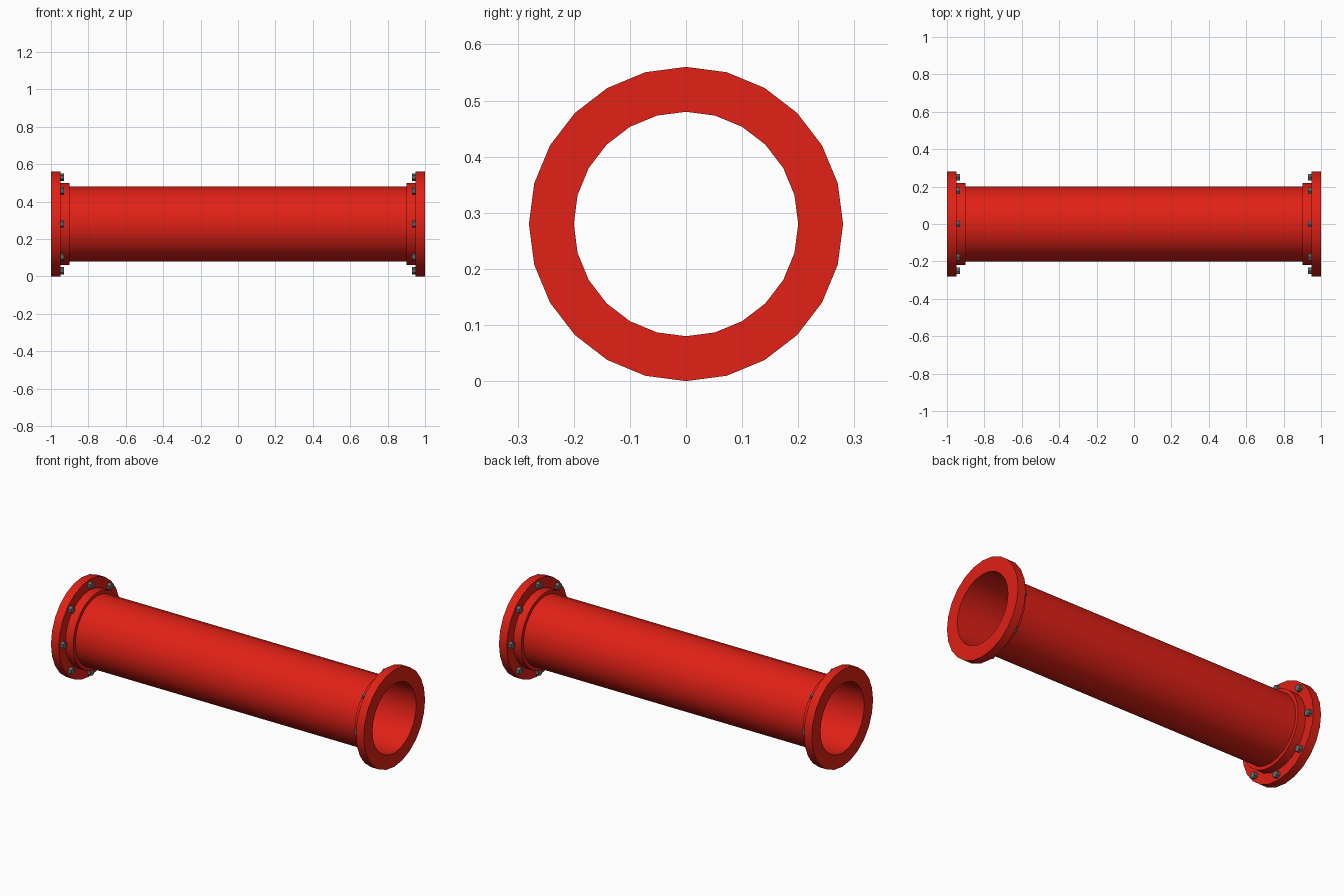
import bpy, bmesh
from math import sin, cos, pi, radians

if "Cube" in bpy.data.objects:
    bpy.data.objects.remove(bpy.data.objects["Cube"])

AXIS_Z, SIDES = 0.28, 24


def material(name, color):
    m = bpy.data.materials.new(name)
    m.diffuse_color = color
    m.use_nodes = True
    m.node_tree.nodes["Principled BSDF"].inputs["Base Color"].default_value = m.diffuse_color
    return m


red = material("red_paint", (0.75, 0.015, 0.008, 1))
steel = material("bolt_steel", (0.13, 0.14, 0.14, 1))


def finish(name, bm, mat):
    mesh = bpy.data.meshes.new(name)
    bm.to_mesh(mesh)
    bm.free()
    mesh.materials.append(mat)
    ob = bpy.data.objects.new(name, mesh)
    bpy.context.collection.objects.link(ob)
    ob.location.z = AXIS_Z
    bpy.ops.object.select_all(action='DESELECT')
    ob.select_set(True)
    bpy.context.view_layer.objects.active = ob
    bpy.ops.object.shade_smooth_by_angle(angle=radians(30))
    return ob


def add_lathe(bm, profile, sides, cy=0, cz=0):
    """Revolve (x, radius) points about an x-parallel axis; radius 0 ends are capped."""
    rings = [[bm.verts.new((x, cy + r * sin(2 * pi * i / sides), cz + r * cos(2 * pi * i / sides)))
              for i in range(sides)] for x, r in profile]
    for a, b in zip(rings, rings[1:]):
        for i in range(sides):
            j = (i + 1) % sides
            bm.faces.new((a[i], b[i], b[j], a[j]))
    return rings


# Thin tube, open at both ends
bm = bmesh.new()
add_lathe(bm, [(-1, 0.2), (1, 0.2)], SIDES)
bmesh.ops.recalc_face_normals(bm, faces=bm.faces)
finish("pipe", bm, red)

for side, s in (("left", -1), ("right", 1)):
    # Flange plate and the narrower collar behind it
    for part, x0, x1, r in (("flange", 0.95, 1.0, 0.28), ("collar", 0.9, 0.95, 0.22)):
        bm = bmesh.new()
        add_lathe(bm, [(s * x0, 0.2), (s * x0, r), (s * x1, r), (s * x1, 0.2)], SIDES)
        bmesh.ops.recalc_face_normals(bm, faces=bm.faces)
        finish(f"{side}_{part}", bm, red)

    # Ring of eight hex bolt heads on the inner flange face
    bm = bmesh.new()
    for k in range(8):
        a = k * pi / 4
        rings = add_lathe(bm, [(s * 0.96, 0.02), (s * 0.93, 0.02)],
                          6, 0.25 * sin(a), 0.25 * cos(a))
        for ring in rings:
            bm.faces.new(ring)
    bmesh.ops.recalc_face_normals(bm, faces=bm.faces)
    finish(f"{side}_bolts", bm, steel)
